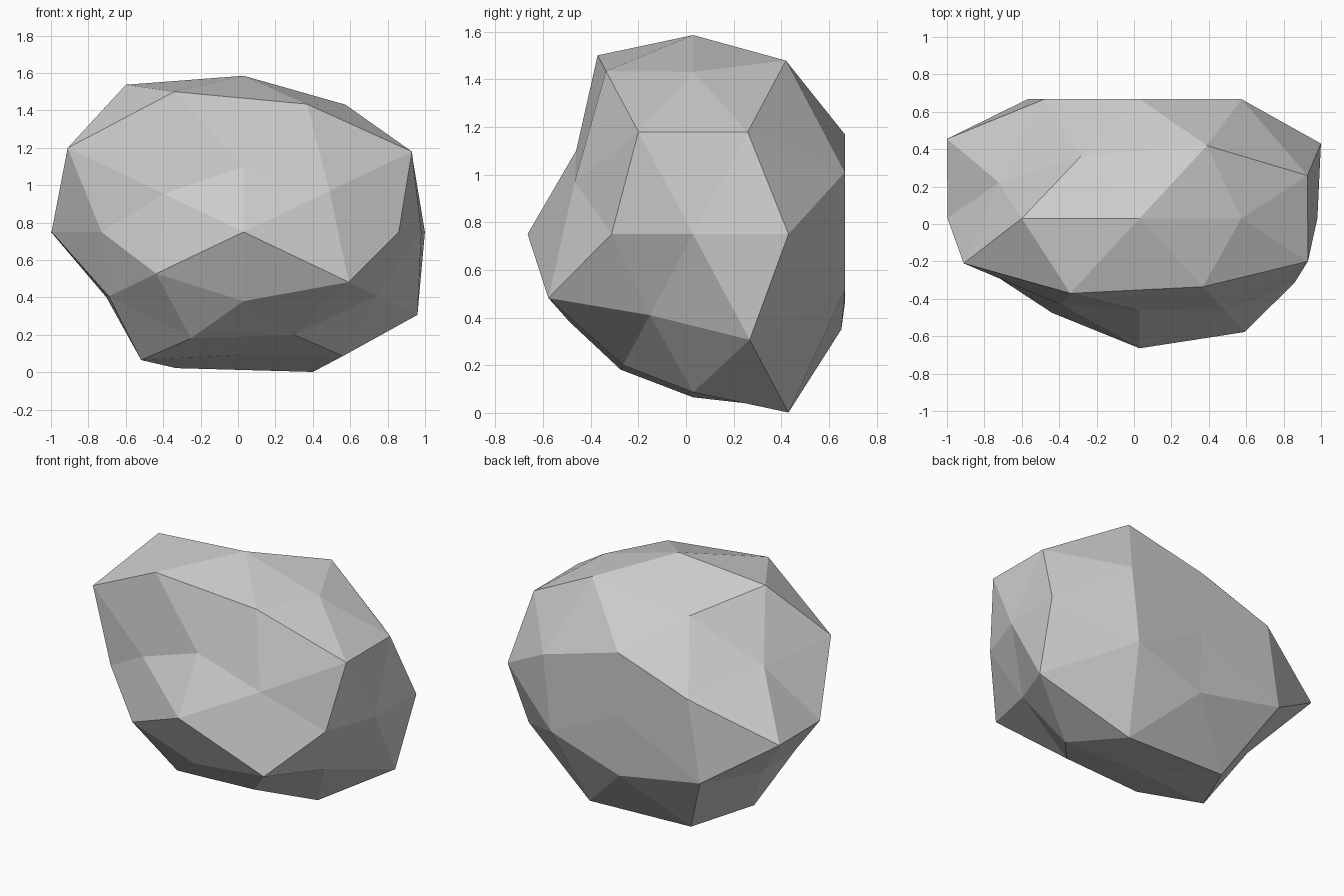
import bpy, bmesh
from mathutils import Vector

if "Cube" in bpy.data.objects:
    bpy.data.objects.remove(bpy.data.objects["Cube"])

CENTRE = Vector((0.03, 0.03, 0.75))
STRETCH = Vector((1.295, 0.865, 1.0))
BACK_Y = 0.667

# Once-subdivided icosahedron: each direction pattern gets one radius per
# sign combination, ordered + before -, x slowest, z fastest.
PATTERNS = [
    ((1, 0, 0), (.734, .793)),
    ((0, 1, 0), (.74, .803)),
    ((0, 0, 1), (.835, .655)),
    ((.5257, 0, .8507), (.80, .78, .925, .805)),
    ((0, .8507, .5257), (.795, .76, .667, .703)),
    ((.8507, .5257, 0), (.88, .753, .935, .69)),
    ((.309, .5, .809), (.90, .925, .845, .68, .775, .90, .927, .703)),
    ((.809, .309, .5), (.857, .887, .859, .68, .718, .70, .898, .688)),
    ((.5, .809, .309), (.842, .755, .71, .868, .79, .925, .656, .722)),
]


def signs(value):
    return (1, -1) if value else (1,)


bm = bmesh.new()
radius = {}
for (a, b, c), radii in PATTERNS:
    dirs = [(a * i, b * j, c * k) for i in signs(a) for j in signs(b) for k in signs(c)]
    for d, r in zip(dirs, radii):
        radius[bm.verts.new(Vector(d).normalized())] = r

# Skin the regular sphere first, then push its corners in and out
bmesh.ops.convex_hull(bm, input=bm.verts[:])
for v, r in radius.items():
    d = v.co.copy()
    v.co = CENTRE + d * STRETCH * r
    if d.y > 0.8:  # flattened back
        v.co.y = BACK_Y - (0.015 if d.z < -0.5 else 0)
bmesh.ops.recalc_face_normals(bm, faces=bm.faces[:])

# Faceted boulder
mesh = bpy.data.meshes.new("boulder")
bm.to_mesh(mesh)
bm.free()
bpy.context.collection.objects.link(bpy.data.objects.new("boulder", mesh))
